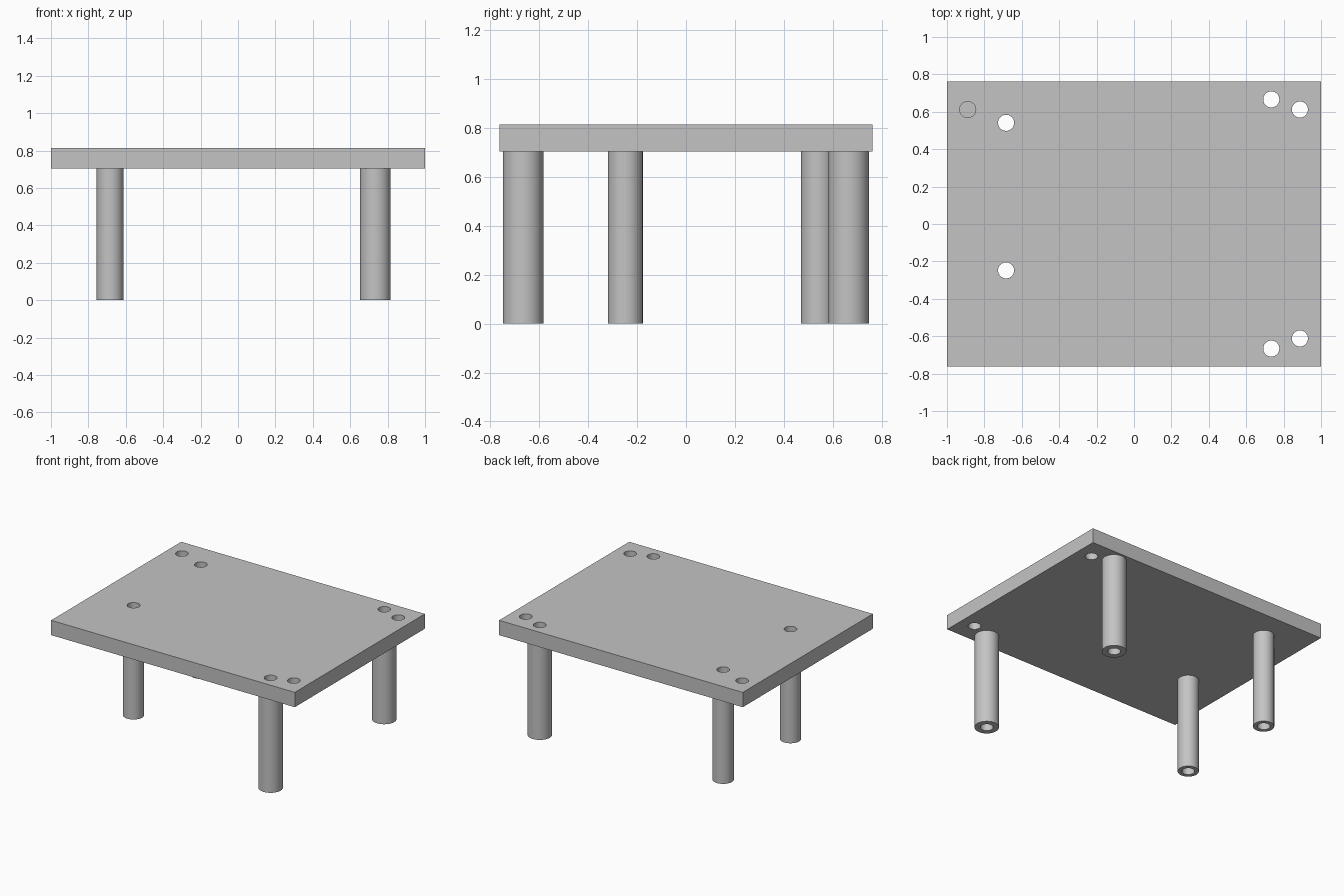
import bpy, bmesh, math
from mathutils import Matrix

if "Cube" in bpy.data.objects:
    bpy.data.objects.remove(bpy.data.objects["Cube"])

SEG = 48
HOLE_R = 0.043
Z_BOT, Z_TOP = 0.705, 0.815

grey = bpy.data.materials.new("light grey")
grey.diffuse_color = (0.55, 0.55, 0.55, 1)
grey.use_nodes = True
grey.node_tree.nodes["Principled BSDF"].inputs["Base Color"].default_value = grey.diffuse_color


def make_object(name, bm):
    mesh = bpy.data.meshes.new(name)
    bm.to_mesh(mesh)
    bm.free()
    mesh.materials.append(grey)
    obj = bpy.data.objects.new(name, mesh)
    bpy.context.collection.objects.link(obj)
    return obj


def activate(obj):
    bpy.ops.object.select_all(action='DESELECT')
    obj.select_set(True)
    bpy.context.view_layer.objects.active = obj


def smooth(obj):
    activate(obj)
    bpy.ops.object.shade_smooth_by_angle(angle=math.radians(30))


def tube_leg(name, x, y, r):
    """Hollow round leg, its bore continuing the hole in the plate."""
    bm = bmesh.new()

    def ring(rad, z):
        return [bm.verts.new((x + rad * math.cos(2 * math.pi * i / SEG),
                              y + rad * math.sin(2 * math.pi * i / SEG), z))
                for i in range(SEG)]
    rings = [ring(r, Z_BOT), ring(r, 0), ring(HOLE_R, 0), ring(HOLE_R, Z_BOT)]
    # outer wall, foot, bore, top seat
    for k in range(4):
        a, b = rings[k], rings[(k + 1) % 4]
        for i in range(SEG):
            j = (i + 1) % SEG
            bm.faces.new((a[i], b[i], b[j], a[j]))
    bmesh.ops.recalc_face_normals(bm, faces=bm.faces)
    smooth(make_object(name, bm))


# Legs: name, x, y, radius
legs = [("front_left_leg", -0.684, -0.248, 0.0715),
        ("back_left_leg", -0.684, 0.541, 0.0715),
        ("front_right_leg", 0.734, -0.666, 0.0825),
        ("back_right_leg", 0.734, 0.666, 0.0825)]
for leg in legs:
    tube_leg(*leg)

# Plate
bm = bmesh.new()
bmesh.ops.create_cube(bm, size=1, matrix=Matrix.Translation((0, 0, (Z_BOT + Z_TOP) / 2))
                      @ Matrix.Diagonal((2, 1.525, Z_TOP - Z_BOT, 1)))
plate = make_object("plate", bm)

# Holes: through the legs, two corner holes, one blind corner hole
holes = [(x, y, Z_BOT - 0.1) for _, x, y, _ in legs]
holes += [(0.887, 0.612, Z_BOT - 0.1), (0.887, -0.612, Z_BOT - 0.1),
          (-0.889, 0.612, Z_BOT + 0.02)]
bm = bmesh.new()
for x, y, z0 in holes:
    z1 = Z_TOP + 0.1
    bmesh.ops.create_cone(bm, cap_ends=True, segments=SEG, radius1=HOLE_R, radius2=HOLE_R,
                          depth=z1 - z0, matrix=Matrix.Translation((x, y, (z0 + z1) / 2)))
    # align hole vertices with the leg bores
cutter = make_object("hole_cutter", bm)
cutter.hide_render = True

mod = plate.modifiers.new("holes", 'BOOLEAN')
mod.operation = 'DIFFERENCE'
mod.solver = 'EXACT'
mod.object = cutter
activate(plate)
bpy.ops.object.modifier_apply(modifier=mod.name)
bpy.data.objects.remove(cutter, do_unlink=True)
smooth(plate)
